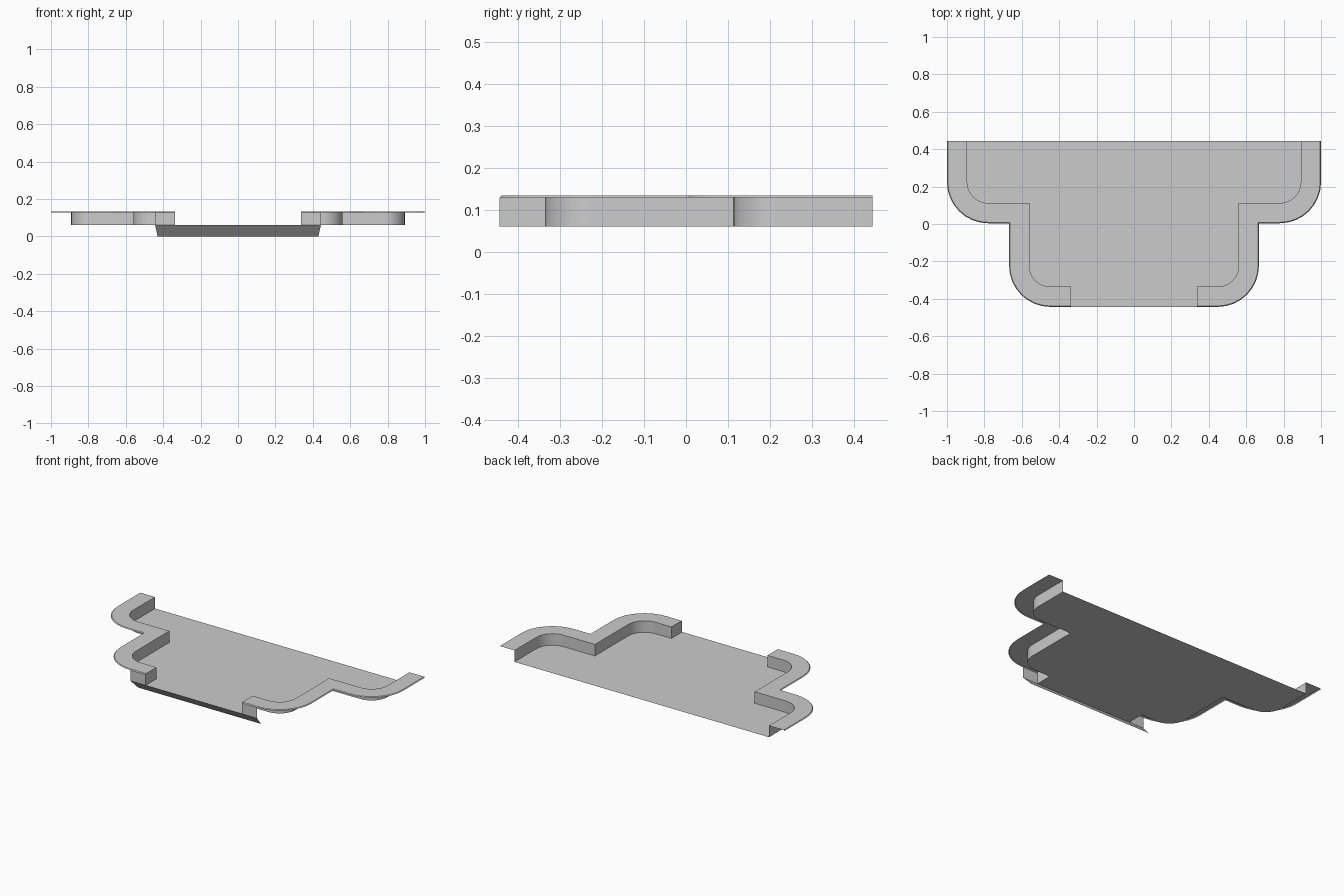
import bpy
from math import cos, sin, pi, radians

if "Cube" in bpy.data.objects:
    bpy.data.objects.remove(bpy.data.objects["Cube"])

FLOOR, TOP, LIP = 0.061, 0.134, 0.129
BACK, WIDTH, GATE = 0.443, 0.108, 0.337


def make(name, verts, faces):
    mesh = bpy.data.meshes.new(name)
    mesh.from_pydata(verts, [], faces)
    mesh.shade_smooth()
    mesh.set_sharp_from_angle(angle=radians(30))
    obj = bpy.data.objects.new(name, mesh)
    bpy.context.collection.objects.link(obj)
    return obj


def mirror_x(obj):
    mod = obj.modifiers.new("mirror", 'MIRROR')
    mod.use_mirror_merge = False


def arc(cx, cy, r, n=8):
    return [(cx + r * cos(pi / 2 * i / n), cy - r * sin(pi / 2 * i / n))
            for i in range(n + 1)]


def side_path(d):
    """Right-hand stepped outline, offset outwards by d."""
    r = 0.112 + d
    return ([(0.892 + d, BACK)] + arc(0.78, 0.224, r)
            + [(0.56 + d, 0.112 - d)] + arc(0.448, -0.223, r)
            + [(GATE, -0.335 - d)])


# curb: inner wall, flat top and small turned-down outer lip
profile = [(0, FLOOR), (0, TOP), (WIDTH - 0.005, TOP), (WIDTH, LIP)]
rings = [[(x, y, z) for x, y in side_path(d)] for d, z in profile]
n = len(rings[0])
verts = [p for ring in rings for p in ring]
faces = [(j * n + i, j * n + i + 1, (j + 1) * n + i + 1, (j + 1) * n + i)
         for j in range(len(rings) - 1) for i in range(n - 1)]
mirror_x(make("curb", verts, faces))

# curb end beside the gate: end cap and short front panel
front = -BACK
verts = [(GATE, -0.335, FLOOR), (GATE, -0.335, TOP), (GATE, front + 0.005, TOP),
         (GATE, front, LIP), (GATE, front, FLOOR),
         (0.443, front, FLOOR), (0.443, front, LIP)]
mirror_x(make("curb_end", verts, [(4, 3, 2, 1, 0), (4, 5, 6, 3)]))

# floor plate bounded by the inner walls, open at back and gate
right = side_path(0) + [(GATE, front)]
outline = right + [(-x, y) for x, y in reversed(right)]
outline.reverse()
make("floor", [(x, y, FLOOR) for x, y in outline], [tuple(range(len(outline)))])

# front skirt sloping back under the gate
make("front_skirt",
     [(-0.443, front, FLOOR), (-0.43, -0.385, 0), (0.43, -0.385, 0), (0.443, front, FLOOR)],
     [(0, 1, 2, 3)])
